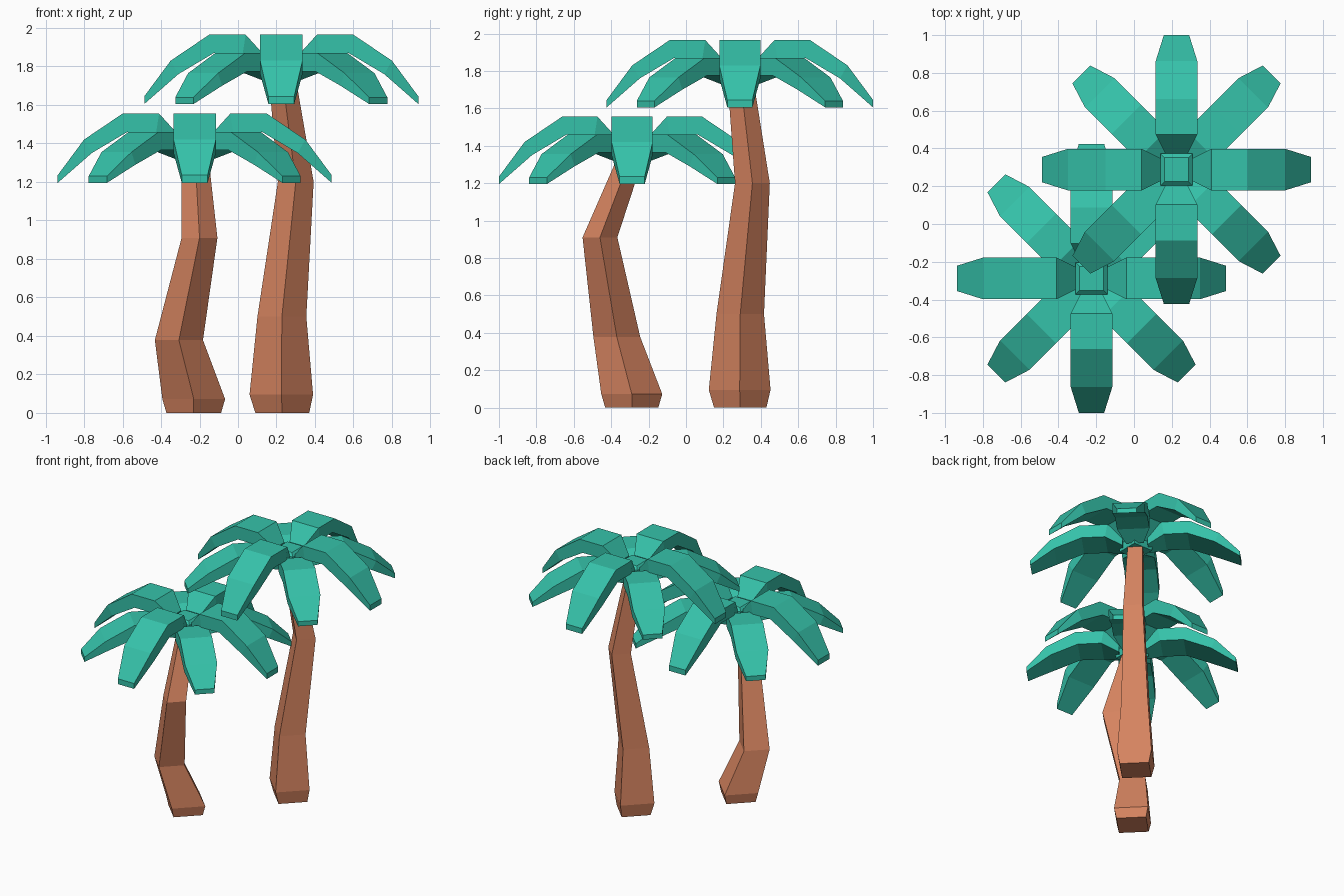
import bpy, math
from mathutils import Matrix, Vector

if "Cube" in bpy.data.objects:
    bpy.data.objects.remove(bpy.data.objects["Cube"])


def material(name, color):
    m = bpy.data.materials.new(name)
    m.diffuse_color = (*color, 1)
    m.use_nodes = True
    m.node_tree.nodes["Principled BSDF"].inputs["Base Color"].default_value = m.diffuse_color
    return m


LEAF = material("leaf_green", (0.036, 0.54, 0.40))
BARK = material("bark_brown", (0.67, 0.23, 0.117))


def loft(name, rings, mat):
    """Skin a list of four-point rings into a closed solid."""
    verts = [p for ring in rings for p in ring]
    faces = [(3, 2, 1, 0), tuple(range(len(verts) - 4, len(verts)))]
    for i in range(len(rings) - 1):
        for j in range(4):
            k = (j + 1) % 4
            faces.append((i * 4 + j, i * 4 + k, i * 4 + 4 + k, i * 4 + 4 + j))
    me = bpy.data.meshes.new(name)
    me.from_pydata(verts, [], faces)
    me.materials.append(mat)
    ob = bpy.data.objects.new(name, me)
    bpy.context.collection.objects.link(ob)
    return ob


def square(cx, cy, z, r, turn=0):
    return [(cx + r * math.cos(turn + a * math.pi / 2),
             cy + r * math.sin(turn + a * math.pi / 2), z) for a in range(4)]


# Leaf stations: top radius, top z, bottom radius, bottom z, half width
HIGH = [(0.085, -0.11, 0.085, -0.20, 0.06), (0.185, 0, 0.20, -0.095, 0.11),
        (0.375, 0, 0.35, -0.095, 0.11), (0.575, -0.135, 0.535, -0.205, 0.11),
        (0.712, -0.32, 0.712, -0.36, 0.067)]
LOW = [(0.085, -0.15, 0.085, -0.235, 0.06), (0.185, -0.095, 0.20, -0.19, 0.11),
       (0.375, -0.095, 0.36, -0.19, 0.11), (0.575, -0.20, 0.545, -0.265, 0.11),
       (0.712, -0.325, 0.712, -0.36, 0.067)]


def palm(prefix, centre, top, trunk):
    # Bent square trunk
    loft(prefix + "_trunk", [square(x, y, z, r) for x, y, z, r in trunk], BARK)
    # Crown hub
    cx, cy = centre
    loft(prefix + "_crown_hub", [square(cx, cy, top + z, r, math.pi / 4) for z, r in
                                 ((-0.25, 0.11), (-0.12, 0.12), (-0.10, 0.09))], LEAF)
    # Eight drooping leaves, alternately high and low
    for n in range(8):
        rot = Matrix.Translation((cx, cy, top)) @ Matrix.Rotation(n * math.pi / 4, 4, 'Z')
        rings = [[rot @ Vector(p) for p in
                  ((rb, -w, zb), (rb, w, zb), (rt, w, zt), (rt, -w, zt))]
                 for rt, zt, rb, zb, w in (LOW if n % 2 else HIGH)]
        loft(f"{prefix}_leaf_{n + 1}", rings, LEAF)


palm("tall_palm", (0.225, 0.288), 1.965,
     [(0.23, 0.29, 0, 0.14), (0.225, 0.287, 0.095, 0.165), (0.228, 0.29, 0.5, 0.127),
      (0.30, 0.355, 1.2, 0.093), (0.225, 0.288, 1.78, 0.068)])
palm("short_palm", (-0.225, -0.288), 1.555,
     [(-0.23, -0.29, 0, 0.142), (-0.23, -0.29, 0.072, 0.163), (-0.307, -0.37, 0.378, 0.125),
      (-0.20, -0.46, 0.91, 0.093), (-0.225, -0.288, 1.36, 0.068)])
